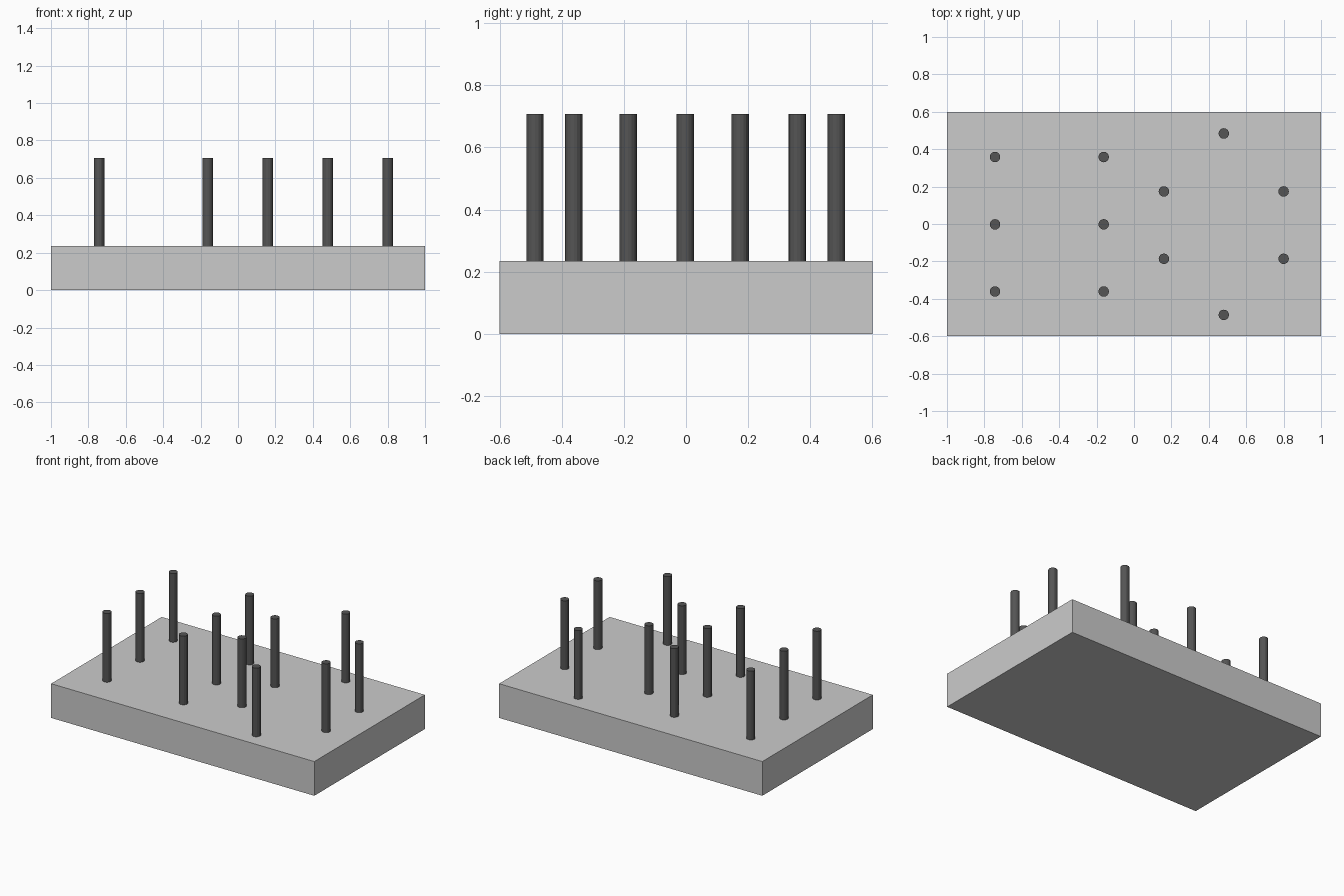
import bpy

if "Cube" in bpy.data.objects:
    bpy.data.objects.remove(bpy.data.objects["Cube"])

BASE_H = 0.235
PIN_TOP = 0.707
PIN_R = 0.028
SINK = 0.01  # pins are seated slightly into the slab

# Base slab
bpy.ops.mesh.primitive_cube_add(size=1, location=(0, 0, BASE_H / 2))
base = bpy.context.object
base.name = "base_slab"
base.scale = (2, 1.2, BASE_H)
bpy.ops.object.transform_apply(location=False, rotation=False, scale=True)

dark = bpy.data.materials.new("dark_grey")
dark.diffuse_color = (0.09, 0.09, 0.09, 1)
dark.use_nodes = True
dark.node_tree.nodes["Principled BSDF"].inputs["Base Color"].default_value = dark.diffuse_color


def add_pin(name, x, y):
    depth = PIN_TOP - BASE_H + SINK
    bpy.ops.mesh.primitive_cylinder_add(
        vertices=16, radius=PIN_R, depth=depth,
        location=(x, y, PIN_TOP - depth / 2))
    pin = bpy.context.object
    pin.name = name
    pin.data.materials.append(dark)


# Columns of upright pins: x position -> y positions
columns = {
    -0.743: (-0.361, -0.002, 0.358),
    -0.162: (-0.361, -0.002, 0.358),
    0.16: (-0.186, 0.174),
    0.48: (-0.486, 0.484),
    0.80: (-0.186, 0.174),
}
for c, (x, ys) in enumerate(columns.items(), 1):
    for r, y in enumerate(ys, 1):
        add_pin(f"pin_{c}_{r}", x, y)
